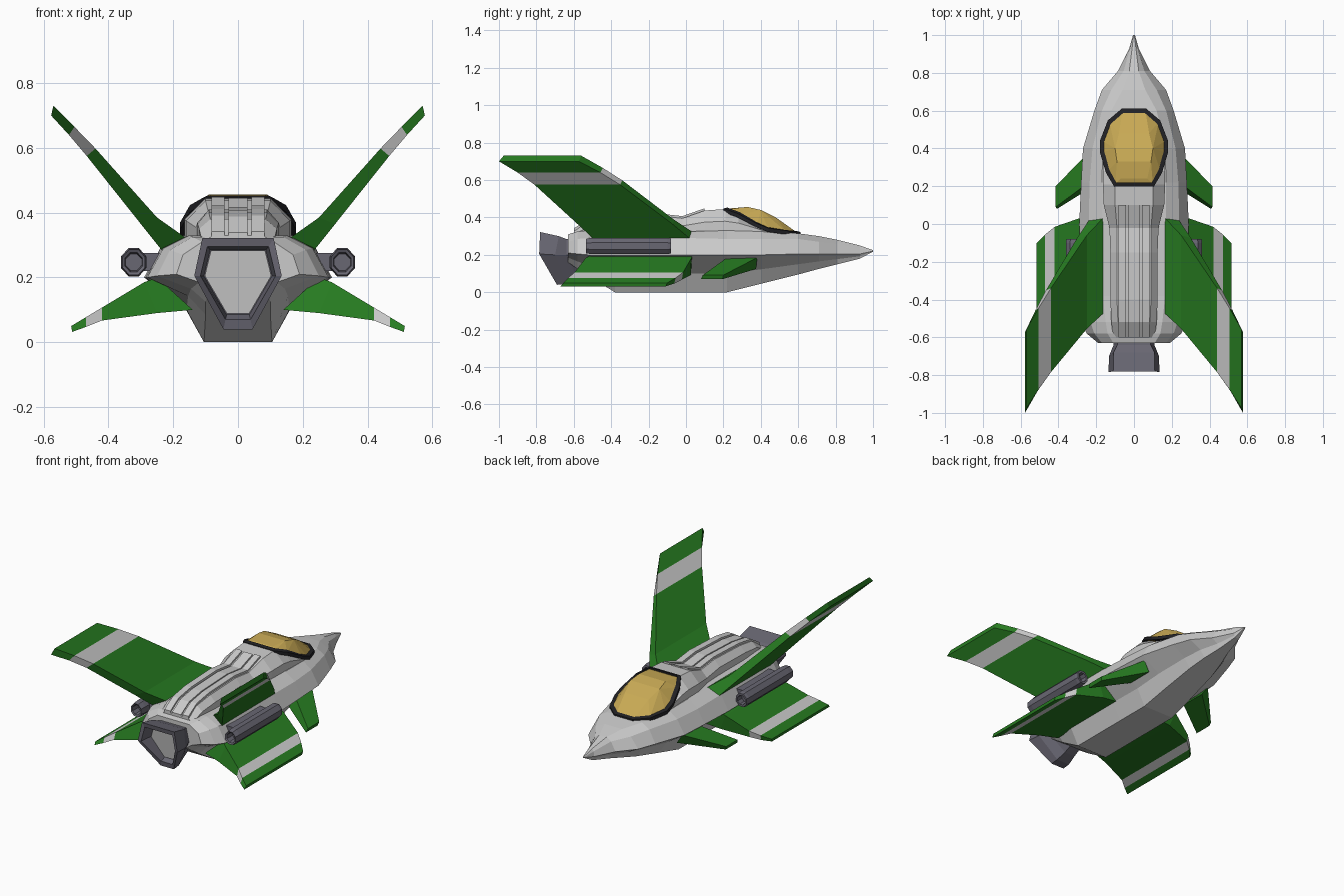
import bpy, bmesh, math
from mathutils import Vector

if "Cube" in bpy.data.objects:
    bpy.data.objects.remove(bpy.data.objects["Cube"])


def material(name, rgb):
    m = bpy.data.materials.new(name)
    m.diffuse_color = (*rgb, 1)
    m.use_nodes = True
    m.node_tree.nodes["Principled BSDF"].inputs["Base Color"].default_value = m.diffuse_color
    return m


GREY = material("light_grey", (0.62, 0.62, 0.62))
GREEN = material("green", (0.02, 0.20, 0.015))
DARK = material("dark_metal", (0.14, 0.135, 0.17))
BLACK = material("black", (0.015, 0.015, 0.018))
GOLD = material("gold_glass", (0.58, 0.40, 0.09))


def finish(name, bm, mats, mirror=False):
    bmesh.ops.recalc_face_normals(bm, faces=bm.faces)
    me = bpy.data.meshes.new(name)
    bm.to_mesh(me)
    bm.free()
    ob = bpy.data.objects.new(name, me)
    bpy.context.collection.objects.link(ob)
    for m in mats:
        me.materials.append(m)
    if mirror:
        mod = ob.modifiers.new("mirror", 'MIRROR')
        mod.use_mirror_merge = False
    return ob


def loft(name, rings, mats, spans=None, mirror=False):
    """Skin closed rings; spans gives a material index for each gap."""
    bm = bmesh.new()
    vs = [[bm.verts.new(p) for p in r] for r in rings]
    n = len(rings[0])
    for k in range(len(vs) - 1):
        for i in range(n):
            j = (i + 1) % n
            f = bm.faces.new((vs[k][i], vs[k][j], vs[k + 1][j], vs[k + 1][i]))
            f.material_index = spans[k] if spans else 0
    bm.faces.new(vs[0])
    bm.faces.new(vs[-1])
    return finish(name, bm, mats, mirror)


def both(half):
    return half + [(-x, y, z) for x, y, z in reversed(half)]


# Hull: y, then half width and height of bottom, chine, shoulder, top
hull = [
    (1.00, .003, .217, .005, .22, .004, .222, .002, .225),
    (.93, .015, .18, .025, .205, .02, .235, .01, .25),
    (.81, .035, .15, .085, .205, .055, .26, .025, .28),
    (.71, .06, .125, .17, .205, .12, .27, .06, .30),
    (.60, .08, .095, .21, .205, .17, .285, .12, .315),
    (.40, .095, .045, .27, .20, .22, .285, .165, .325),
    (.22, .105, 0, .28, .20, .235, .285, .17, .33),
    (0, .105, 0, .29, .20, .24, .29, .17, .325),
    (-.38, .105, 0, .285, .20, .24, .29, .165, .325),
    (-.52, .10, .085, .28, .20, .23, .29, .15, .33),
    (-.58, .10, .125, .25, .205, .21, .285, .14, .325),
    (-.63, .09, .16, .19, .21, .17, .27, .11, .31)]
rings = []
for y, bw, bz, cw, cz, sw, sz, tw, tz in hull:
    mid = (bw + .3 * (cw - bw), y, bz + .5 * (cz - bz))
    rings.append(both([(bw, y, bz), mid, (cw, y, cz), (sw, y, sz), (tw, y, tz)]))
loft("fuselage", rings, [GREY])

# Raised back behind the cockpit: y, top half width, top z, side half width, side z
back = [
    (.58, .05, .305, .10, .295), (.46, .11, .32, .16, .315),
    (.38, .12, .35, .165, .34), (.28, .11, .41, .165, .37),
    (.21, .10, .445, .165, .38), (.10, .10, .437, .16, .375),
    (-.02, .09, .395, .13, .355), (-.15, .09, .41, .125, .37),
    (-.40, .09, .40, .125, .365), (-.52, .085, .38, .12, .35),
    (-.60, .075, .33, .11, .31)]
loft("spine_fairing", [both([(sw, y, .27), (sw, y, sz), (tw, y, tz)])
                       for y, tw, tz, sw, sz in back], [GREY])

# Long plates along the back, following its top line
for name, x0, x1, h, mir in (("centre_plate", -.03, .03, .008, False),
                             ("side_plate", .042, .082, .012, True)):
    loft(name, [[(x0, y, tz - .03), (x1, y, tz - .03), (x1, y, tz + h), (x0, y, tz + h)]
                for y, _, tz, _, _ in back[5:]], [GREY], mirror=mir)

# Canopy glass
rim = [(.10, .21, .44), (.14, .28, .415), (.168, .38, .36),
       (.168, .44, .335), (.13, .54, .32), (.06, .60, .315)]
crown = [(.07, .24, .449), (.09, .33, .456), (.10, .40, .44),
         (.08, .48, .40), (.045, .54, .357)]
bm = bmesh.new()
for p in both(rim) + both(crown):
    bm.verts.new(p)
bmesh.ops.convex_hull(bm, input=bm.verts)
finish("canopy_glass", bm, [GOLD])

# Canopy frame: square section swept around the rim
path = [Vector(p) for p in both(rim)]
centre = Vector((0, .41, 0))
bm = bmesh.new()
loops = []
for p in path:
    d = (p - centre)
    d.z = 0
    d = d.normalized() * .012
    up = Vector((0, 0, .013))
    loops.append([bm.verts.new(q) for q in (p - d - up, p + d - up, p + d + up * .6, p - d + up)])
for k in range(len(loops)):
    a, b = loops[k], loops[(k + 1) % len(loops)]
    for i in range(4):
        j = (i + 1) % 4
        bm.faces.new((a[i], a[j], b[j], b[i]))
finish("canopy_frame", bm, [BLACK])


# Wings: station = upper x, z, lower x, z, leading y, trailing y
def wing(name, stations, spans, rake):
    loft(name, [[(ux, le, uz), (ux, te + rake, uz), (lx, te, lz), (lx, le - rake * .5, lz)]
                for ux, uz, lx, lz, le, te in stations],
         [GREEN, GREY], spans, mirror=True)


wing("upper_wing", [(.15, .31, .225, .27, .03, -.46),
                    (.165, .325, .24, .29, .03, -.50),
                    (.25, .385, .30, .365, -.06, -.58),
                    (.44, .598, .467, .575, -.34, -.81),
                    (.505, .665, .522, .64, -.445, -.90),
                    (.57, .73, .577, .70, -.56, -1.0)],
     [0, 0, 0, 1, 0], .025)
wing("lower_wing", [(.25, .20, .14, .10, .035, -.52),
                    (.29, .185, .25, .09, .03, -.55),
                    (.42, .107, .42, .067, -.015, -.61),
                    (.47, .077, .47, .047, -.055, -.645),
                    (.515, .05, .512, .032, -.10, -.67)],
     [0, 0, 1, 0], .015)
wing("front_fin", [(.24, .185, .20, .125, .38, .21),
                   (.415, .092, .408, .07, .20, .08)], [0], .01)


# Gun pods beside the hull, hollow at both ends
def octagon(y, r, cx=.322, cz=.247):
    return [(cx + r * .9 * math.cos(math.pi / 8 + i * math.pi / 4), y,
             cz + r * math.sin(math.pi / 8 + i * math.pi / 4)) for i in range(8)]


loft("gun_pod", [octagon(y, r) for y, r in (
    (-.48, .028), (-.53, .032), (-.535, .042), (-.50, .047),
    (-.10, .047), (-.08, .043), (-.08, .03), (-.12, .028))], [DARK], mirror=True)
loft("pod_mount", [[(.22, y, .22), (.32, y, .22), (.32, y, .275), (.22, y, .275)]
                   for y in (-.46, -.14)], [DARK], mirror=True)


# Engine nozzle: outer shell, rim, and the recess with a pale floor
def nozzle_ring(sx, top, mid, low, yt, ym, yl):
    return both([(.045 * sx, yl, low), (.135 * sx, ym, mid), (.11 * sx, yt, top)])


loft("engine_nozzle", [
    nozzle_ring(.75, .28, .20, .10, -.55, -.55, -.52),
    nozzle_ring(.80, .285, .20, .07, -.64, -.64, -.58),
    nozzle_ring(.98, .30, .20, .045, -.68, -.70, -.64),
    nozzle_ring(1.0, .322, .205, .04, -.78, -.785, -.69),
    nozzle_ring(.86, .295, .205, .07, -.775, -.78, -.695),
    nozzle_ring(.78, .285, .205, .085, -.69, -.69, -.66)], [DARK])
loft("engine_core", [nozzle_ring(.76, .283, .205, .088, y, y, y + .03)
                     for y in (-.66, -.70)], [GREY])
